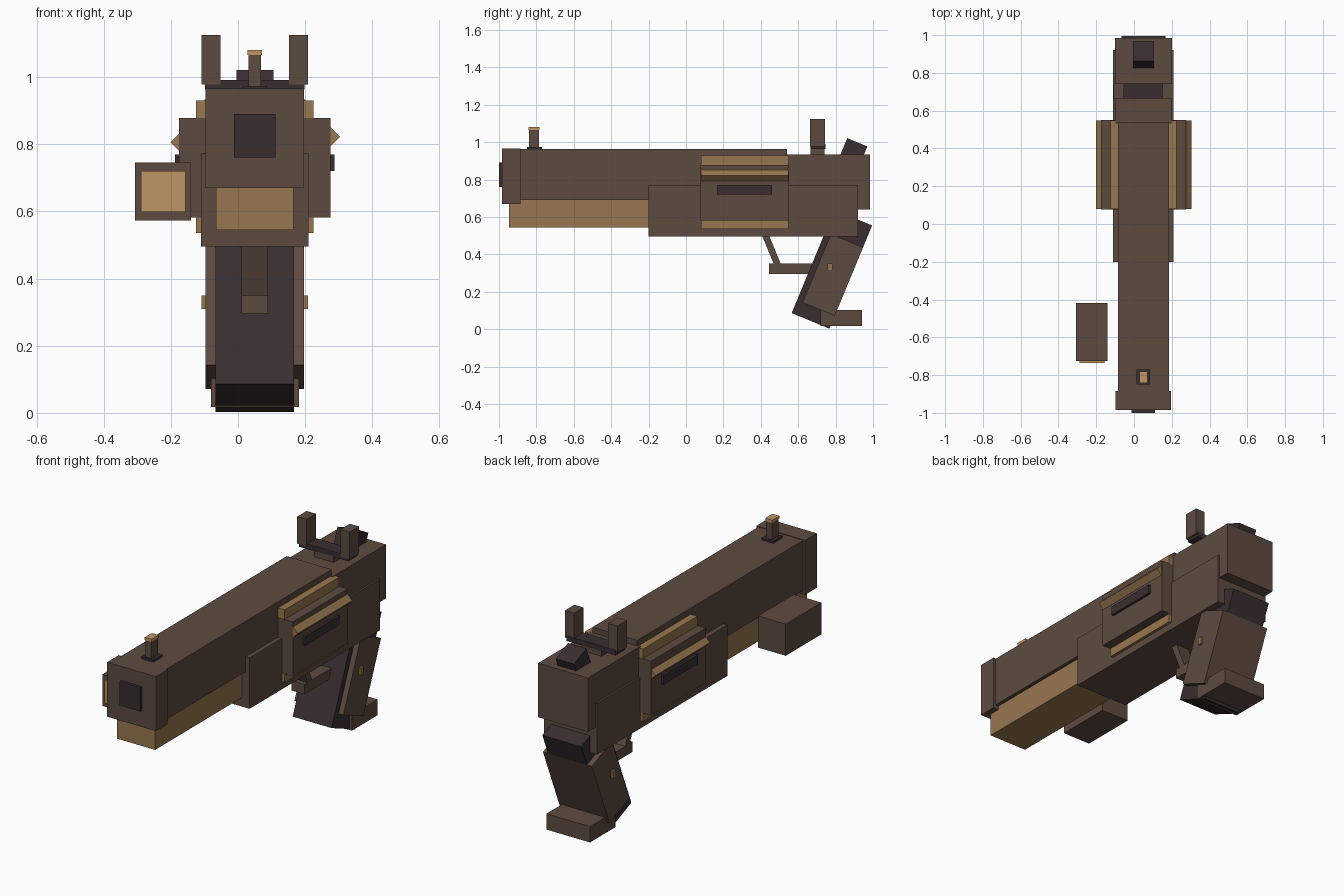
import bpy
import bmesh
from math import radians
from mathutils import Matrix, Vector

default = bpy.data.objects.get("Cube")
if default:
    bpy.data.objects.remove(default, do_unlink=True)


def material(name, r, g, b):
    mat = bpy.data.materials.new(name)
    mat.use_nodes = True
    mat.diffuse_color = (r, g, b, 1)
    mat.node_tree.nodes["Principled BSDF"].inputs["Base Color"].default_value = (r, g, b, 1)
    return mat


brown = material("brown", 0.11, 0.069, 0.051)
tan = material("tan", 0.31, 0.185, 0.08)
light_tan = material("light tan", 0.52, 0.30, 0.127)
dark = material("dark grey", 0.041, 0.027, 0.030)

MID = 0.05      # centre plane of the gun body
LEAN = -22.5    # lean of the grip and hammer


def block(name, mat, x, y, z, tilt=0, axis='X'):
    """Box spanning the given (low, high) ranges, turned about its own centre."""
    spans = (x, y, z)
    size = [hi - lo for lo, hi in spans]
    bm = bmesh.new()
    bmesh.ops.create_cube(bm, size=1, matrix=Matrix.Diagonal((*size, 1)))
    mesh = bpy.data.meshes.new(name)
    bm.to_mesh(mesh)
    bm.free()
    mesh.materials.append(mat)
    obj = bpy.data.objects.new(name, mesh)
    obj.location = Vector([(lo + hi) / 2 for lo, hi in spans])
    obj.rotation_euler["XYZ".index(axis)] = radians(tilt)
    bpy.context.collection.objects.link(obj)
    return obj


def centred(name, mat, half, y, z, tilt=0):
    """Box symmetric about the gun's centre plane."""
    return block(name, mat, (MID - half, MID + half), y, z, tilt)


# Barrel and body
centred("barrel_shroud", brown, 0.135, (-0.90, 0.54), (0.69, 0.963))
centred("muzzle", brown, 0.147, (-0.985, -0.885), (0.67, 0.966))
centred("muzzle_bore", dark, 0.062, (-1.0, -0.97), (0.76, 0.89))
centred("fore_grip", tan, 0.115, (-0.947, -0.19), (0.545, 0.70))
centred("receiver", brown, 0.16, (-0.20, 0.92), (0.495, 0.772))
centred("rear_block", brown, 0.15, (0.53, 0.985), (0.64, 0.933))

# Layered chamber with side slots and ridges
centred("chamber_core", tan, 0.175, (0.08, 0.548), (0.535, 0.93))
centred("chamber_sides", brown, 0.225, (0.078, 0.55), (0.582, 0.878))
centred("chamber_slot", dark, 0.238, (0.165, 0.46), (0.72, 0.77))
for side, x, z in (("left", 0.25, 0.822), ("right", -0.147, 0.806)):
    block(side + "_ridge", tan, (x - 0.038, x + 0.038), (0.08, 0.548),
          (z - 0.038, z + 0.038), 45, 'Y')

# Front sight
centred("front_sight_base", dark, 0.036, (-0.85, -0.77), (0.955, 0.974))
centred("front_sight_post", brown, 0.018, (-0.84, -0.785), (0.96, 1.066))
centred("front_sight_cap", light_tan, 0.021, (-0.843, -0.782), (1.066, 1.081))

# Rear sight
centred("rear_sight_mount", brown, 0.06, (0.665, 0.74), (0.92, 0.965))
centred("rear_sight_bar", dark, 0.148, (0.665, 0.745), (0.963, 0.991))
for side, sign in (("left", 1), ("right", -1)):
    x = MID + sign * 0.13
    block(side + "_rear_sight_post", brown, (x - 0.028, x + 0.028),
          (0.662, 0.743), (0.978, 1.125))

# Hammer
centred("hammer", dark, 0.055, (0.829, 0.945), (0.855, 1.005), LEAN)

# Grip
centred("grip_core", dark, 0.117, (0.671, 0.889), (0.022, 0.619), LEAN)
centred("grip_panels", brown, 0.147, (0.692, 0.878), (0.092, 0.488), LEAN)
centred("grip_studs", tan, 0.158, (0.757, 0.782), (0.31, 0.35))
centred("grip_foot", brown, 0.131, (0.72, 0.94), (0.017, 0.103))

# Trigger guard
centred("guard_bar", brown, 0.04, (0.443, 0.71), (0.296, 0.35))
centred("guard_strut", brown, 0.04, (0.44, 0.475), (0.328, 0.518), -LEAN)

# Side lamp
block("lamp_body", brown, (-0.307, -0.14), (-0.725, -0.418), (0.573, 0.745))
block("lamp_lens", light_tan, (-0.289, -0.157), (-0.735, -0.72), (0.598, 0.72))
